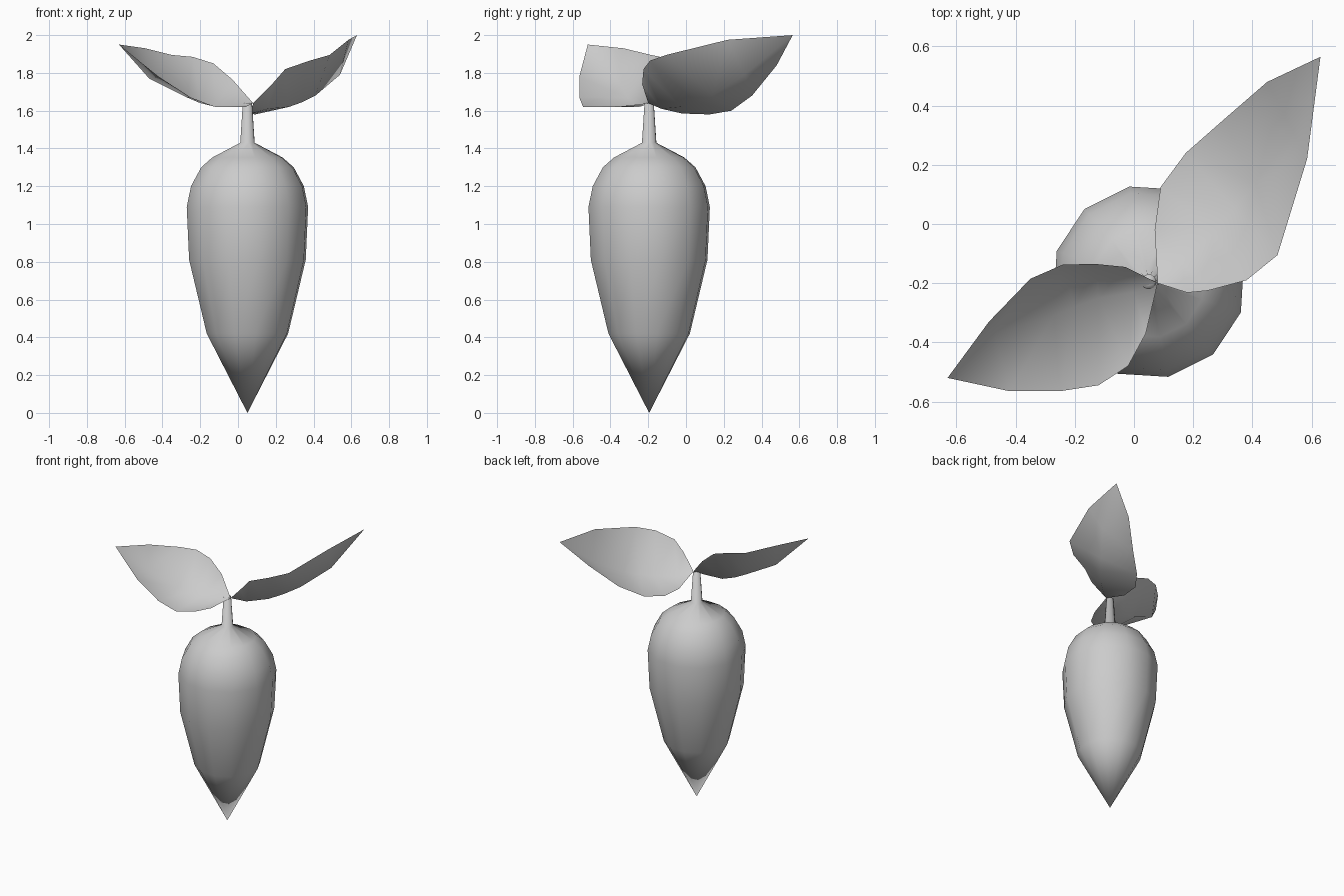
import bpy
from math import cos, sin, radians

if "Cube" in bpy.data.objects:
    bpy.data.objects.remove(bpy.data.objects["Cube"])


def make_object(name, verts, faces):
    mesh = bpy.data.meshes.new(name)
    mesh.from_pydata(verts, [], faces)
    mesh.update()
    mesh.shade_smooth()
    obj = bpy.data.objects.new(name, mesh)
    bpy.context.collection.objects.link(obj)
    return obj


def lathe(name, center, profile, bottom, top, sides=12, turn=11.5):
    """Revolve (radius, z) rings and close both ends at a point."""
    cx, cy = center
    verts = [(cx, cy, bottom), (cx, cy, top)]
    for r, z in profile:
        for k in range(sides):
            a = radians(turn + 360 * k / sides)
            verts.append((cx + r * cos(a), cy + r * sin(a), z))
    faces = []
    last = 2 + (len(profile) - 1) * sides
    for k in range(sides):
        n = (k + 1) % sides
        faces.append((0, 2 + n, 2 + k))
        faces.append((1, last + k, last + n))
        for i in range(len(profile) - 1):
            b = 2 + i * sides
            faces.append((b + k, b + n, b + sides + n, b + sides + k))
    return make_object(name, verts, faces)


def leaf(name, base, tip, edge_a, midrib, edge_b):
    """Cupped sheet: two edges and a sagging midrib between base and tip."""
    rows = len(midrib)
    verts = [base, tip] + edge_a + midrib + edge_b
    faces = []
    for s in (2, 2 + rows):
        t = s + rows
        faces.append((0, t, s))
        faces.append((s + rows - 1, t + rows - 1, 1))
        for i in range(rows - 1):
            faces.append((s + i, t + i, t + i + 1, s + i + 1))
    return make_object(name, verts, faces)


# Root bulb running up into the thin stem
lathe("bulb_and_stem", (0.05, -0.195),
      [(0.22, 0.42), (0.315, 0.81), (0.328, 1.09), (0.305, 1.2),
       (0.25, 1.3), (0.19, 1.352), (0.039, 1.43), (0.025, 1.64)],
      bottom=0, top=1.645)

base = (0.08, -0.2, 1.64)

# Large leaf, to the back right
leaf("large_leaf", base, (0.63, 0.565, 2.0),
     [(0.07, -0.02, 1.585), (0.09, 0.125, 1.58), (0.175, 0.24, 1.6),
      (0.30, 0.35, 1.68), (0.45, 0.48, 1.84)],
     [(0.16, -0.13, 1.61), (0.27, -0.03, 1.62), (0.34, 0.05, 1.645),
      (0.41, 0.14, 1.68), (0.54, 0.31, 1.79)],
     [(0.18, -0.232, 1.74), (0.25, -0.225, 1.82), (0.38, -0.19, 1.865),
      (0.485, -0.105, 1.895), (0.585, 0.22, 1.975)])

# Small leaf, to the front left
leaf("small_leaf", base, (-0.63, -0.52, 1.95),
     [(-0.03, -0.145, 1.765), (-0.13, -0.135, 1.85), (-0.24, -0.137, 1.885),
      (-0.35, -0.185, 1.895), (-0.49, -0.33, 1.93)],
     [(0.0, -0.23, 1.625), (-0.12, -0.25, 1.62), (-0.20, -0.28, 1.64),
      (-0.27, -0.31, 1.67), (-0.47, -0.37, 1.77)],
     [(0.04, -0.37, 1.62), (-0.02, -0.48, 1.62), (-0.12, -0.545, 1.62),
      (-0.25, -0.565, 1.67), (-0.42, -0.565, 1.78)])
